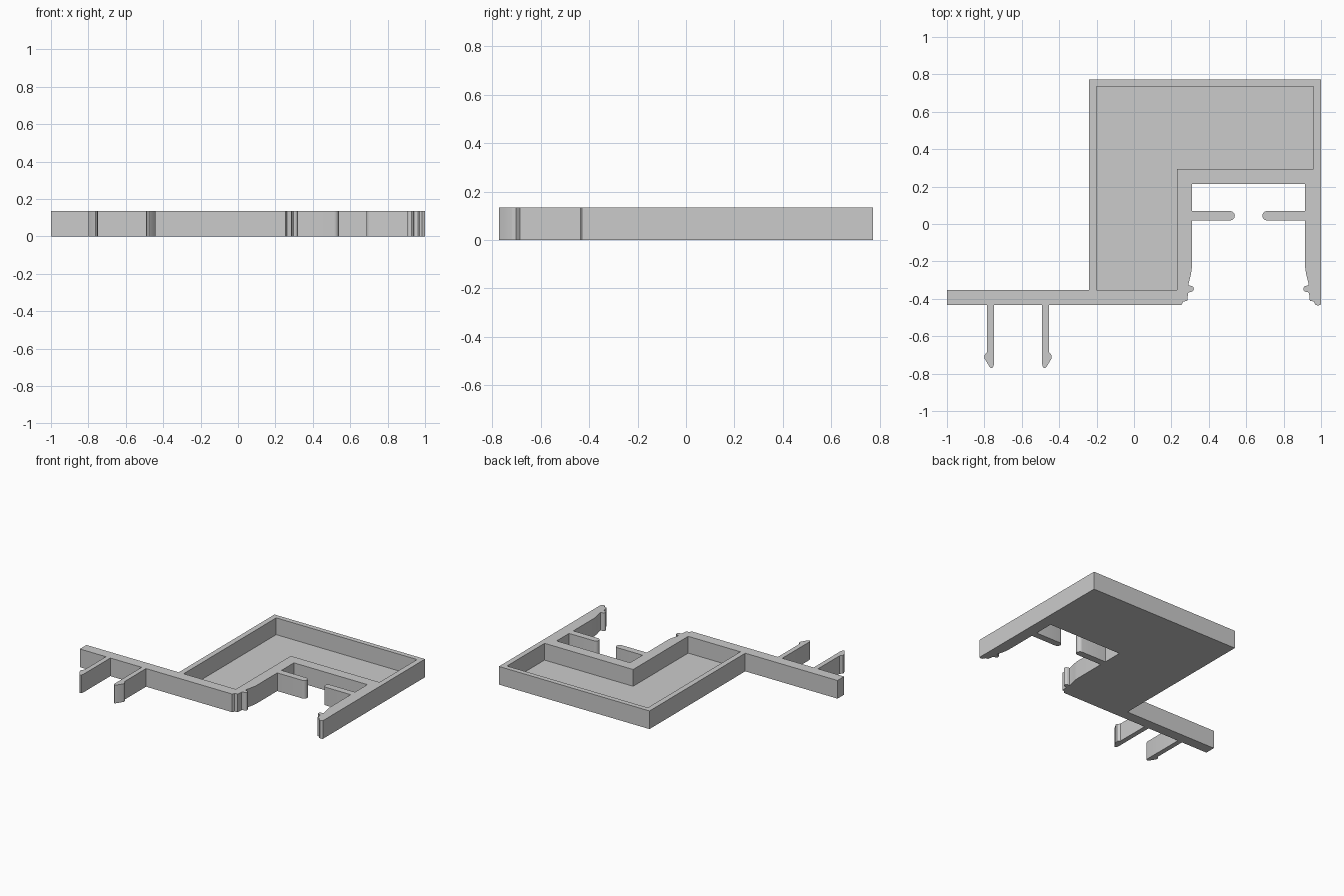
import bpy, bmesh
from math import sin, cos, pi

if "Cube" in bpy.data.objects:
    bpy.data.objects.remove(bpy.data.objects["Cube"])

H = 0.135      # overall height
FLOOR = 0.01   # thin pocket floor


def arc(cx, cy, r, a0, a1, n=8):
    """Points on an arc, angles in degrees."""
    return [(cx + r * cos((a0 + (a1 - a0) * i / n) * pi / 180),
             cy + r * sin((a0 + (a1 - a0) * i / n) * pi / 180)) for i in range(n + 1)]


def mirrored(points, axis):
    """Mirror a run of points about x = axis, keeping the loop direction."""
    return [(2 * axis - x, y) for x, y in reversed(points)]


def extrude_outline(name, points, z0, z1):
    bm = bmesh.new()
    face = bm.faces.new([bm.verts.new((x, y, z0)) for x, y in points])
    out = bmesh.ops.extrude_face_region(bm, geom=[face])
    moved = [v for v in out["geom"] if isinstance(v, bmesh.types.BMVert)]
    bmesh.ops.translate(bm, verts=moved, vec=(0, 0, z1 - z0))
    bmesh.ops.recalc_face_normals(bm, faces=bm.faces)
    mesh = bpy.data.meshes.new(name)
    bm.to_mesh(mesh)
    bm.free()
    obj = bpy.data.objects.new(name, mesh)
    bpy.context.collection.objects.link(obj)
    return obj


# Barbed snap prong, and its mirror image
prong = [(-0.785, -0.432), (-0.785, -0.685), (-0.80, -0.702), (-0.80, -0.718),
         (-0.772, -0.764), (-0.763, -0.771), (-0.753, -0.765), (-0.749, -0.75),
         (-0.749, -0.432)]
prongs = prong + mirrored(prong, -0.62)

# Inside edge of the channel: stepped lip, bead, flared neck, rounded tab
side = [(0.255, -0.432), (0.263, -0.415), (0.285, -0.41), (0.289, -0.37), (0.298, -0.363)]
side += arc(0.304, -0.347, 0.016, -80, 80)
side += [(0.292, -0.328), (0.292, -0.318), (0.305, -0.265), (0.31, -0.23), (0.31, 0.019)]
side += arc(0.514, 0.044, 0.025, -90, 90) + [(0.31, 0.069), (0.31, 0.215)]
channel = side + mirrored(side, 0.6125)

# Full outline with arm, prongs, channel and housing
outline = [(-1, -0.432)] + prongs + channel + [
    (0.975, -0.432), (0.983, -0.437), (1, -0.43),
    (1, 0.772), (-0.24, 0.772), (-0.24, -0.354), (-1, -0.354)]
housing = extrude_outline("bracket_housing", outline, 0, H)

# L-shaped pocket cut from above
pocket = extrude_outline("pocket_cutter", [
    (-0.2, -0.354), (0.23, -0.354), (0.23, 0.293),
    (0.96, 0.293), (0.96, 0.735), (-0.2, 0.735)], FLOOR, H + 0.1)
cut = housing.modifiers.new("pocket", 'BOOLEAN')
cut.operation = 'DIFFERENCE'
cut.solver = 'EXACT'
cut.object = pocket
bpy.context.view_layer.objects.active = housing
housing.select_set(True)
bpy.ops.object.modifier_apply(modifier=cut.name)
bpy.data.objects.remove(pocket)
bpy.ops.object.shade_smooth_by_angle()
